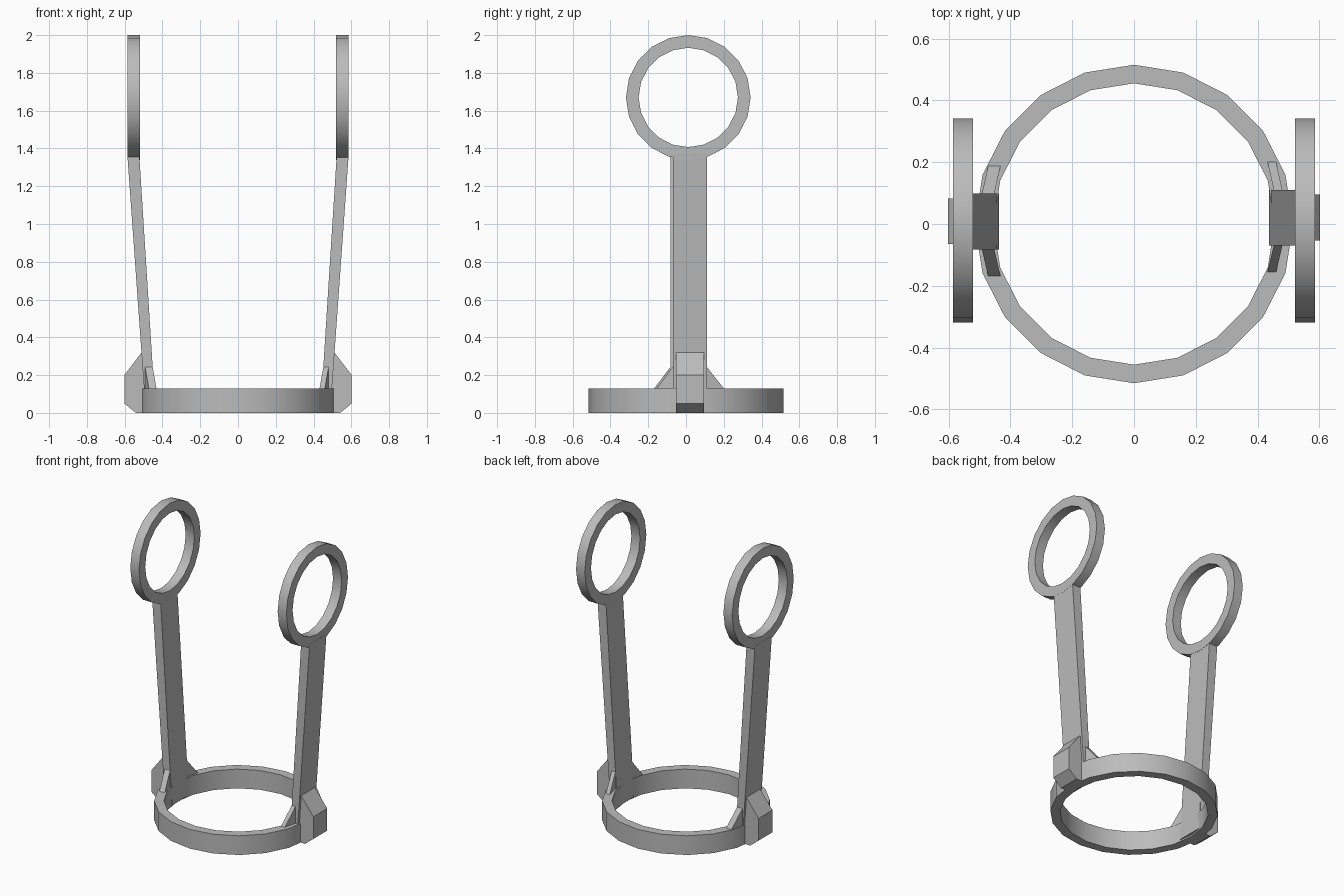
import bpy
import bmesh
from math import cos, sin, tau, radians
from mathutils import Vector

if "Cube" in bpy.data.objects:
    bpy.data.objects.remove(bpy.data.objects["Cube"], do_unlink=True)

GREY = (0.5, 0.5, 0.5, 1)
mat = bpy.data.materials.new("grey")
mat.use_nodes = True
mat.diffuse_color = GREY
mat.node_tree.nodes["Principled BSDF"].inputs["Base Color"].default_value = GREY


def finish(name, bm):
    bmesh.ops.recalc_face_normals(bm, faces=bm.faces)
    mesh = bpy.data.meshes.new(name)
    bm.to_mesh(mesh)
    bm.free()
    mesh.materials.append(mat)
    obj = bpy.data.objects.new(name, mesh)
    bpy.context.collection.objects.link(obj)
    return obj


def loft(name, a, b):
    """Solid between two matching point loops."""
    bm = bmesh.new()
    va, vb = [bm.verts.new(p) for p in a], [bm.verts.new(p) for p in b]
    bm.faces.new(va)
    bm.faces.new(vb)
    n = len(a)
    for i in range(n):
        j = (i + 1) % n
        bm.faces.new((va[i], va[j], vb[j], vb[i]))
    return finish(name, bm)


def prism(name, profile, y0, y1):
    """Extrude an x-z profile along y."""
    return loft(name, [(x, y0, z) for x, z in profile], [(x, y1, z) for x, z in profile])


def hoop(name, outer, inner, depth, point, sides=20):
    """Flat band with a rectangular section; point(u, v, w) places it."""
    bm = bmesh.new()
    loops = []
    for i in range(sides):
        a = tau * i / sides
        loops.append([bm.verts.new(point(r * cos(a), r * sin(a), w))
                      for r, w in ((outer, 0), (outer, depth), (inner, depth), (inner, 0))])
    for i in range(sides):
        p, q = loops[i], loops[(i + 1) % sides]
        for k in range(4):
            m = (k + 1) % 4
            bm.faces.new((p[k], q[k], q[m], p[m]))
    obj = finish(name, bm)
    bpy.ops.object.select_all(action="DESELECT")
    obj.select_set(True)
    bpy.context.view_layer.objects.active = obj
    bpy.ops.object.shade_smooth_by_angle(angle=radians(30))
    return obj


# Base band
hoop("base_ring", 0.515, 0.455, 0.13, lambda u, v, w: Vector((u, v, w)))

# side name, sign, y shift, gusset width, front and back gusset tips
SIDES = (("left", 1, 0.02, 0.028, -0.155, 0.2),
         ("right", -1, 0.008, 0.04, -0.168, 0.187))
for side, s, y, width, front_tip, back_tip in SIDES:
    # Upright eye ring
    hoop(side + "_top_ring", 0.33, 0.263, 0.065,
         lambda u, v, w: Vector((s * (0.52 + w), u + 0.012, v + 1.67)))

    # Leaning arm
    arm = ((0.437, 0.01), (0.489, 0.01), (0.586, 1.37), (0.523, 1.37))
    prism(side + "_arm", [(s * x, z) for x, z in arm], y - 0.09, y + 0.09)

    # Outer chamfered block at the foot
    block = ((0.48, 0), (0.54, 0), (0.602, 0.05), (0.602, 0.2), (0.51, 0.32), (0.48, 0.3))
    prism(side + "_foot_block", [(s * x, z) for x, z in block], y - 0.073, y + 0.075)

    # Sloping gussets on both edges of the arm
    for end, tip, root in (("front", front_tip, y - 0.085), ("back", back_tip, y + 0.085)):
        tri = ((0.453, root, 0.25), (0.453, root, 0.1), (0.432, tip, 0.1), (0.432, tip, 0.13))
        loft(f"{side}_{end}_gusset",
             [(s * x, py, z) for x, py, z in tri],
             [(s * (x + width), py, z) for x, py, z in tri])
